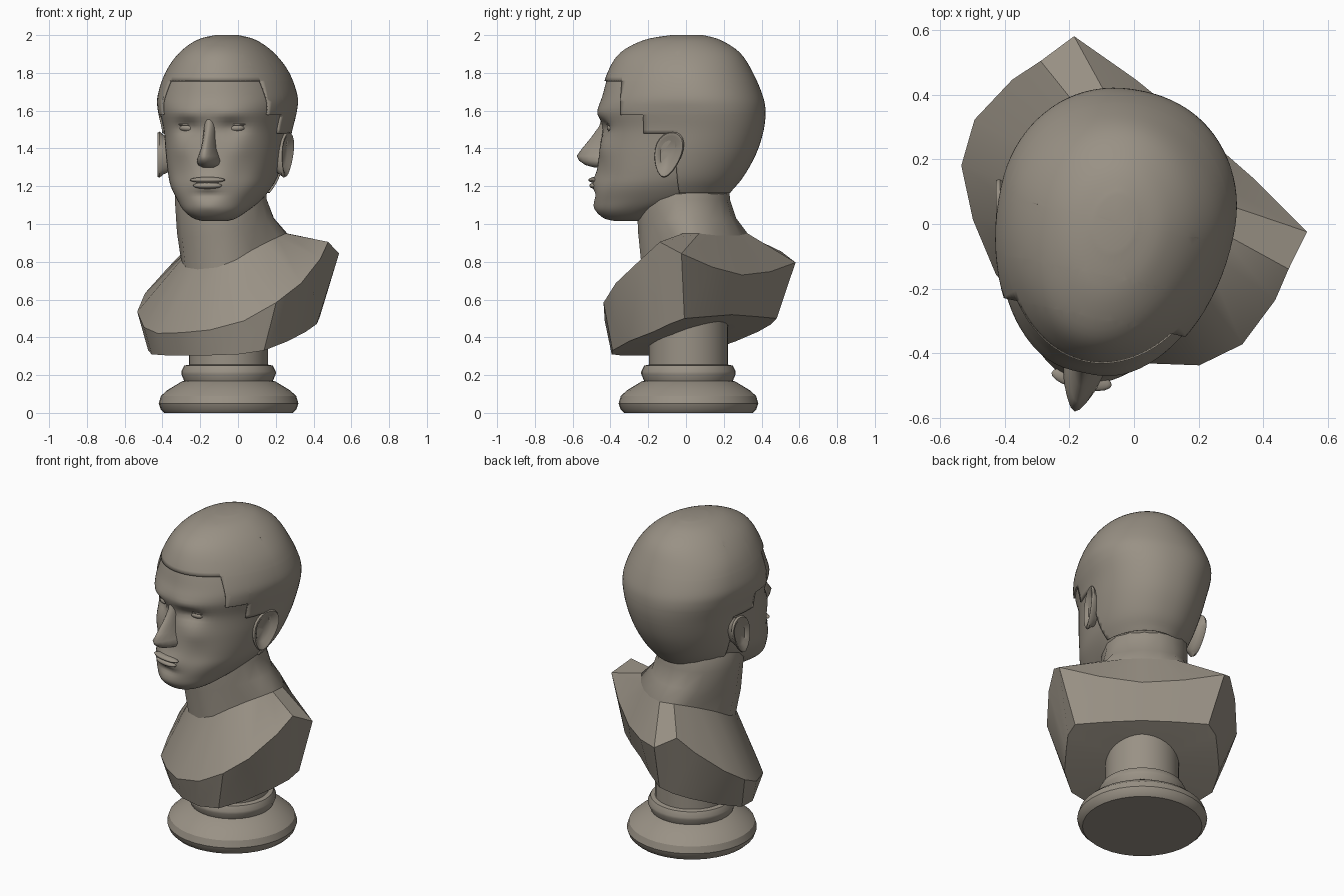
import bpy, bmesh, math
from mathutils import Matrix, Vector

if "Cube" in bpy.data.objects:
    bpy.data.objects.remove(bpy.data.objects["Cube"])

stone = bpy.data.materials.new("warm_grey_stone")
stone.diffuse_color = (0.32, 0.285, 0.235, 1)
stone.use_nodes = True
stone.node_tree.nodes["Principled BSDF"].inputs["Base Color"].default_value = stone.diffuse_color

TORSO = Matrix.Translation((-0.034, 0.029, 0)) @ Matrix.Rotation(math.radians(-40), 4, 'Z')
HEAD = Matrix.Translation((-0.06, 0, 0)) @ Matrix.Rotation(math.radians(-12), 4, 'Z')
BASE = Matrix.Translation((-0.05, 0.013, 0))


def finish(bm, name, mat, angle=35):
    bmesh.ops.recalc_face_normals(bm, faces=bm.faces)
    me = bpy.data.meshes.new(name)
    bm.to_mesh(me)
    bm.free()
    me.transform(mat)
    me.materials.append(stone)
    me.shade_smooth()
    me.set_sharp_from_angle(angle=math.radians(angle))
    ob = bpy.data.objects.new(name, me)
    bpy.context.collection.objects.link(ob)
    return ob


def loft(rings):
    """Skin closed rings of equal length and close both ends with a fan."""
    bm = bmesh.new()
    rows = [[bm.verts.new(p) for p in r] for r in rings]
    n = len(rows[0])
    for a, b in zip(rows, rows[1:]):
        for i in range(n):
            j = (i + 1) % n
            bm.faces.new((a[i], a[j], b[j], b[i]))
    for row in (rows[0], rows[-1]):
        c = bm.verts.new(sum((v.co for v in row), Vector()) / n)
        for i in range(n):
            bm.faces.new((row[i], row[(i + 1) % n], c))
    return bm


def egg(z, yf, yb, w, yc, n, e=0.92):
    """Egg-shaped horizontal section, starting at the front."""
    out = []
    for i in range(n):
        a = 2 * math.pi * i / n
        s, c = math.sin(a), math.cos(a)
        x = w * math.copysign(abs(s) ** e, s)
        k = abs(c) ** e
        out.append((x, yc + (yf - yc) * k if c > 0 else yc + (yb - yc) * k, z))
    return out


def ellipsoid(name, loc, size, mat):
    bm = bmesh.new()
    bmesh.ops.create_uvsphere(bm, u_segments=20, v_segments=12, radius=1)
    bm.transform(Matrix.Translation(loc) @ Matrix.Diagonal((*size, 1)))
    return finish(bm, name, mat, 60)


def mirrored(half):
    return half + [(-x, y, z) for x, y, z in half[-2:0:-1]]


# Turned pedestal
profile = [(0.34, 0), (0.36, 0.02), (0.37, 0.05), (0.358, 0.09), (0.325, 0.12), (0.25, 0.165),
           (0.235, 0.17), (0.25, 0.205), (0.25, 0.22), (0.235, 0.25), (0.21, 0.255), (0.21, 0.54)]
finish(loft([egg(z, -r, r, r, 0, 36, 1) for r, z in profile]), "pedestal", BASE, 30)

# Chest and shoulders: lower edge, rim, neck base
lower = [(0, -.375, .305), (.16, -.36, .305), (.30, -.30, .31), (.40, -.21, .33), (.44, -.06, .38),
         (.43, .10, .43), (.42, .20, .47), (.38, .27, .50), (.20, .28, .51), (0, .28, .52)]
rim = [(0, -.41, .425), (.18, -.395, .43), (.345, -.31, .47), (.48, -.205, .56), (.54, -.07, .66),
       (.53, .10, .79), (.50, .20, .88), (.47, .325, .82), (.24, .345, .76), (0, .35, .73)]
collar = [(0, -.28, .76), (.11, -.25, .77), (.19, -.19, .81), (.22, -.10, .86), (.235, 0, .90),
          (.25, .08, .93), (.25, .15, .95), (.20, .22, .95), (.10, .25, .94), (0, .26, .94)]
lower, rim, collar = mirrored(lower), mirrored(rim), mirrored(collar)
rim = [(x, y, z + 0.05 * x) for x, y, z in rim]   # one shoulder slightly raised
finish(loft([lower, rim, collar]), "shoulders", TORSO, 30)

# Neck
rings = [[(x, y, z - 0.03) for x, y, z in collar], collar]


def neck_ring(z, r):
    n = len(collar)
    return [(-0.016 + r * math.sin(2 * math.pi * i / n),
             -0.07 - r * math.cos(2 * math.pi * i / n), z) for i in range(n)]


top = neck_ring(1.13, 0.247)
rings.append([tuple(a * k + b * (1 - k) for a, b, k in zip(p, q, (.35, .35, .55)))
              for p, q in zip(collar, top)])
rings += [top, neck_ring(1.2, 0.243), neck_ring(1.32, 0.2)]
finish(loft(rings), "neck", TORSO, 50)

# Head sections: z, front y, back y, half width, centre y
keys = [(1.015, -.38, -.20, .06, -.30), (1.03, -.44, -.16, .11, -.30), (1.07, -.48, -.06, .165, -.28),
        (1.13, -.49, .17, .215, -.20), (1.20, -.485, .25, .26, -.14), (1.27, -.475, .305, .285, -.08),
        (1.38, -.462, .365, .308, -.02), (1.50, -.45, .402, .327, .03), (1.60, -.468, .41, .35, .04),
        (1.68, -.445, .395, .355, .04), (1.80, -.41, .345, .315, .03), (1.90, -.345, .28, .24, .01),
        (1.965, -.22, .18, .15, 0), (1.99, -.08, .09, .06, 0)]


def catmull(p0, p1, p2, p3, t):
    return [0.5 * (2 * b + (c - a) * t + (2 * a - 5 * b + 4 * c - d) * t * t
                   + (3 * b - a - 3 * c + d) * t ** 3) for a, b, c, d in zip(p0, p1, p2, p3)]


sections = []
for i in range(len(keys) - 1):
    p = [keys[max(0, min(len(keys) - 1, i + k))] for k in (-1, 0, 1, 2)]
    sections += [catmull(*p, s / 5) for s in range(5)]
sections.append(keys[-1])

# Soft facial relief: |x|, z, spread x, spread z, outward amount
relief = [(.12, 1.51, .065, .038, -.035), (.11, 1.585, .09, .025, .008), (0, 1.22, .09, .05, .022),
          (0, 1.155, .07, .02, -.016), (0, 1.09, .07, .03, .010), (.17, 1.27, .06, .07, -.010),
          (.16, 1.40, .06, .05, .010)]


def head_mesh():
    # the crown is rounder than the face
    bm = loft([egg(*s, 80, 0.92 + 0.1 * max(0, min(1, (s[0] - 1.6) / 0.2))) for s in sections])
    for v in bm.verts:
        if v.co.y < -0.15:
            x, z = abs(v.co.x), v.co.z
            v.co.y -= sum(d * math.exp(-((x - a) / sa) ** 2 - ((z - b) / sb) ** 2)
                          for a, b, sa, sb, d in relief)
    return bm


finish(head_mesh(), "head", HEAD, 60)


# Close-cropped hair: shell over the part of the head behind the hairline
def is_hair(c):
    return (c.z > 1.755 or (c.y > -0.29 and c.z > 1.58)
            or (c.y > -0.16 and c.z > 1.48) or (c.y > 0.01 and c.z > 1.17))


bm = head_mesh()
for axis, level in (('z', 1.755), ('z', 1.58), ('z', 1.48), ('z', 1.17), ('y', -0.29), ('y', -0.16), ('y', 0.01)):
    n = Vector((0, axis == 'y', axis == 'z'))
    bmesh.ops.bisect_plane(bm, geom=bm.verts[:] + bm.edges[:] + bm.faces[:], plane_co=n * level, plane_no=n)
bmesh.ops.delete(bm, geom=[f for f in bm.faces if not is_hair(f.calc_center_median())], context='FACES')
hair = finish(bm, "hair", HEAD, 60)
thick = hair.modifiers.new("thickness", 'SOLIDIFY')
thick.thickness, thick.offset = 0.01, 1

# Nose: z, half width, front y
nose = [(1.30, .04, -.50), (1.312, .06, -.545), (1.335, .066, -.578), (1.36, .056, -.592),
        (1.40, .042, -.562), (1.46, .034, -.512), (1.52, .030, -.468), (1.58, .028, -.455)]
finish(loft([egg(z, yf, -.37, w, -.43, 20, 1.15) for z, w, yf in nose]), "nose", HEAD, 60)

# Lips
ellipsoid("upper_lip", (0, -.490, 1.233), (.095, .032, .016), HEAD)
ellipsoid("lower_lip", (0, -.488, 1.203), (.078, .031, .018), HEAD)

# Eyes and ears on both sides
for side, label, reach in ((1, "left", .302), (-1, "right", .335)):
    ellipsoid(label + "_eye", (side * .123, -.362, 1.508), (.055, .038, .024), HEAD)
    ellipsoid(label + "_eyelid", (side * .123, -.362, 1.528), (.064, .040, .012), HEAD)
    rings = []
    for out, k in ((-.07, .6), (0, .85), (.022, 1), (.034, .95), (.032, .82), (.012, .6)):
        ring = []
        for i in range(24):
            a = 2 * math.pi * i / 24
            dz = .122 * k * math.sin(a)
            dy = .078 * k * math.cos(a) * (1 + 2.2 * dz) + 0.2 * dz
            ring.append((side * (reach + out + .2 * dy), -.027 + dy, 1.367 + dz))
        rings.append(ring)
    finish(loft(rings), label + "_ear", HEAD, 50)
